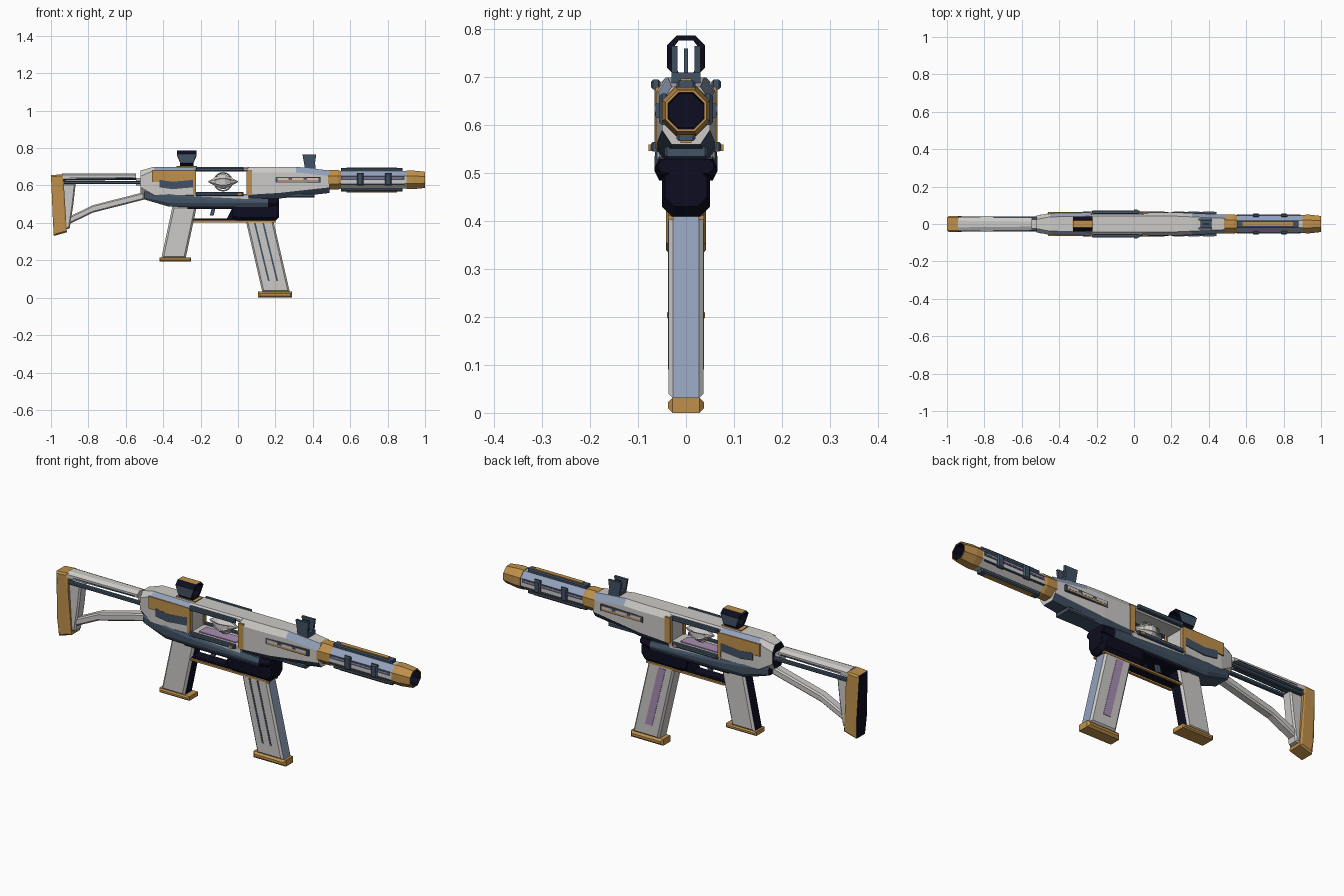
import bpy, bmesh, math
from mathutils import Vector

cube = bpy.data.objects.get("Cube")
if cube:
    bpy.data.objects.remove(cube)

COLOURS = {
    "light grey": (.6, .59, .57), "gold": (.52, .28, .07), "slate": (.055, .085, .13),
    "steel blue": (.29, .36, .5), "navy": (.004, .004, .015), "purple": (.4, .27, .45),
}
MATERIALS = {}
for key, rgb in COLOURS.items():
    material = bpy.data.materials.new(key)
    material.use_nodes = True
    material.diffuse_color = (*rgb, 1)
    material.node_tree.nodes["Principled BSDF"].inputs["Base Color"].default_value = (*rgb, 1)
    MATERIALS[key] = material

ROOF = .7       # top of the receiver
AXIS = .63      # height of the barrel axis
BARREL = .047   # radius of the barrel shroud
GRIP_HALF = .036


def finish(name, bm, colour, rule=None, pair=False):
    """Turn a bmesh into an object; rule(centre, normal) may pick another colour."""
    bmesh.ops.recalc_face_normals(bm, faces=bm.faces)
    names = [colour]
    for face in bm.faces:
        pick = (rule and rule(face.calc_center_median(), face.normal)) or colour
        if pick not in names:
            names.append(pick)
        face.material_index = names.index(pick)
    mesh = bpy.data.meshes.new(name)
    bm.to_mesh(mesh)
    bm.free()
    for material_name in names:
        mesh.materials.append(MATERIALS[material_name])
    part = bpy.data.objects.new(name, mesh)
    bpy.context.collection.objects.link(part)
    if pair:
        mirror = part.modifiers.new("mirror", "MIRROR")
        mirror.use_axis = (False, True, False)
    return part


def prism(name, outline, inner, outer, colour, bevel=0, rule=None, pair=False):
    """Side outline (x, z) extruded along y, with optional chamfered rims."""
    bm = bmesh.new()
    face = bm.faces.new([bm.verts.new((x, inner, z)) for x, z in outline])
    extruded = bmesh.ops.extrude_face_region(bm, geom=[face])["geom"]
    for item in extruded:
        if isinstance(item, bmesh.types.BMVert):
            item.co.y = outer
    if bevel:
        rims = [e for e in bm.edges if abs(e.verts[0].co.y - e.verts[1].co.y) < .0001]
        bmesh.ops.bevel(bm, geom=rims, offset=bevel, segments=1, affect='EDGES')
    return finish(name, bm, colour, rule, pair)


def rectangle(left, right, low, high):
    return [(left, low), (right, low), (right, high), (left, high)]


def bar(name, left, right, low, high, half, colour, bevel=0):
    """Block centred on the middle plane."""
    return prism(name, rectangle(left, right, low, high), -half, half, colour, bevel)


def side_plates(name, left, right, low, high, outer, colour, depth=.02, bevel=0):
    """Matching plates on both sides, reaching out to the given width."""
    return prism(name, rectangle(left, right, low, high), outer - depth, outer, colour, bevel, pair=True)


def leaning(top, bottom, width, high, low):
    """Outline of an upright part whose foot is shifted along x."""
    return [(top, high), (top + width, high), (bottom + width, low), (bottom, low)]


def ribbon(path, half):
    """Outline of constant height that follows a path."""
    return [(x, z + half) for x, z in path] + [(x, z - half) for x, z in reversed(path)]


def loft(name, sections, colour, rule=None, loop=False):
    """Skin over eight-sided sections."""
    bm = bmesh.new()
    rings = [[bm.verts.new(point) for point in section] for section in sections]
    joins = list(zip(rings, rings[1:])) + ([(rings[-1], rings[0])] if loop else [])
    for first, second in joins:
        for i in range(len(first)):
            j = i - 1
            bm.faces.new((first[j], first[i], second[i], second[j]))
    if not loop:
        bm.faces.new(rings[0])
        bm.faces.new(rings[-1])
    return finish(name, bm, colour, rule)


def section(x, low, high, half, side=.02, drop=.02):
    """Chamfered rectangle across x."""
    quarter = [(half, high - drop), (half - side, high)]
    upper = quarter + [(-y, z) for y, z in reversed(quarter)]
    lower = [(-y, low + high - z) for y, z in upper]
    return [(x, y, z) for y, z in upper + lower]


def octagon(x, radius, height=AXIS):
    cut = radius * (2 - math.sqrt(2))
    return section(x, height - radius, height + radius, radius, cut, cut)


def is_slope(normal):
    return .12 < normal.z < .95 and abs(normal.y) > .3


# Receiver: rear block, front block and the bars around the window
def rear_rule(centre, normal):
    if normal.x < -.8:
        return "navy"
    if is_slope(normal) and centre.x > -.46:
        return "steel blue"


def front_rule(centre, normal):
    if is_slope(normal) and centre.x > .3:
        return "steel blue"
    if normal.z < -.3:
        return "slate"


loft("receiver_rear", [section(-.52, .56, .68, .045, drop=.03),
                       section(-.45, .53, ROOF, .058, drop=.02),
                       section(-.23, .53, ROOF, .062, drop=.02)], "light grey", rear_rule)
loft("receiver_front", [section(.05, .52, ROOF, .062, drop=.03),
                        section(.22, .53, ROOF, .062, drop=.03),
                        section(.31, .54, ROOF, .058, drop=.03),
                        section(.49, .56, .68, .05, drop=.03)], "light grey", front_rule)
bar("window_top_bar", -.24, .06, .675, ROOF, .05, "light grey", bevel=.008)
bar("window_bottom_bar", -.24, .06, .51, .555, .06, "light grey", bevel=.005)
bar("window_floor", -.2, .01, .55, .56, .03, "purple")
side_plates("window_front_trim", .045, .075, .55, .68, .064, "gold")
side_plates("window_rear_trim", -.24, -.225, .555, .68, .066, "gold")
for name, low in (("upper", .675), ("lower", .545)):
    side_plates(name + "_window_rail", -.225, .03, low, low + .02, .073, "slate", bevel=.004)
side_plates("rail_pin", 0, .02, .546, .56, .078, "gold", depth=.01)
prism("rear_gold_panel", ribbon([(-.46, .65), (-.24, .65)], .031), .05, .064, "gold", pair=True)
prism("rear_side_panel", ribbon([(-.42, .61), (-.35, .6), (-.24, .61)], .02),
      .05, .065, "slate", pair=True)


def band_rule(centre, normal):
    return "navy" if centre.x > .17 or normal.x < -.9 else None


loft("lower_band", [section(-.5, .525, .57, .05, .01, .01),
                    section(-.37, .487, .565, .064, .01),
                    section(-.24, .485, .55, .066, .01),
                    section(.16, .485, .53, .066, .01),
                    section(.22, .5, .53, .058, .01, .01)], "slate", band_rule)
bar("top_gold_inlay", -.33, -.22, ROOF, ROOF + .004, .028, "gold")

# Side vents in the front block
side_plates("side_vent", .2, .44, .615, .645, .0635, "slate")
side_plates("vent_inlay", .21, .43, .619, .626, .065, "gold")
side_plates("vent_glow", .21, .43, .626, .632, .065, "purple")
for i in range(3):
    start = .21 + .08 * i
    side_plates("vent_louvre", start, start + .06, .628, .641, .066, "light grey")
bar("under_rail", .2, .41, .535, .556, .045, "slate", bevel=.005)

# Core floating in the window
core = Vector((-.08, 0, .62))
bm = bmesh.new()
bmesh.ops.create_icosphere(bm, subdivisions=2, radius=.036)
bmesh.ops.translate(bm, verts=bm.verts, vec=core)
finish("core_orb", bm, "light grey")
loft("core_spindle", [octagon(core.x + offset, radius, core.z) for offset, radius in
                      ((-.08, .002), (-.01, .04), (.01, .04), (.08, .002))], "light grey")
for tilt in (20, -20, 90):
    bpy.ops.mesh.primitive_torus_add(major_segments=20, minor_segments=4, major_radius=.048,
                                     minor_radius=.004, location=core,
                                     rotation=(math.radians(tilt), 0, 0))
    ring = bpy.context.object
    ring.name = "core_ring"
    ring.data.materials.append(MATERIALS["light grey"])

# Lower housing, trigger guard and trigger
loft("magazine_well", [section(-.03, .415, .5, .04), section(0, .41, .51, .05),
                       section(.2, .41, .51, .05), section(.22, .43, .51, .044)], "navy")
bar("guard_bar", -.25, 0, .41, .424, .03, "navy", bevel=.004)
bar("guard_top", -.27, 0, .475, .495, .045, "navy")
prism("guard_front", leaning(-.03, -.06, .05, .48, .42), -.03, .03, "navy")
side_plates("housing_trim", -.24, .2, .403, .412, .038, "gold", depth=.012)
prism("trigger", leaning(-.14, -.15, .02, .48, .44), -.008, .008, "slate")


# Grip and magazine
def grip_rule(centre, normal):
    return "navy" if abs(normal.x) > .8 else None


def magazine_rule(centre, normal):
    return "steel blue" if normal.x > .8 else None


prism("grip", leaning(-.35, -.41, .13, .49, .21), -GRIP_HALF, GRIP_HALF, "light grey", .01, grip_rule)
bar("grip_base", -.42, -.25, .193, .214, .04, "gold", bevel=.006)
prism("magazine", leaning(.04, .13, .147, .42, .03), -GRIP_HALF, GRIP_HALF, "light grey", .009,
      magazine_rule)
bar("magazine_base", .108, .29, 0, .032, .038, "gold", bevel=.01)
for top in (.085, .13):
    prism("magazine_groove", leaning(top, top + .075, .009, .4, .09), -.038, -.03, "slate")
prism("magazine_window", leaning(.09, .165, .04, .395, .09), .03, .038, "purple")

# Stock
prism("butt_plate", [(-1, .655), (-.935, .66), (-.93, .59), (-.915, .35), (-.985, .33), (-.99, .42)],
      -.042, .042, "gold", .008, lambda centre, normal: "navy" if normal.x < -.8 else None)
loft("stock_bar", [section(-.94, .625, .665, .038, drop=.01), section(-.545, .63, .665, .034, drop=.01)],
     "light grey", lambda centre, normal: "slate" if normal.z < -.3 else None)
side_plates("stock_rail", -.965, -.5, .607, .624, .04, "slate", bevel=.004)
side_plates("stock_slot", -.9, -.56, .642, .646, .039, "slate", depth=.01)
bar("stock_latch", -.545, -.5, .6, .64, .025, "light grey")
prism("stock_strut", ribbon([(-.92, .405), (-.775, .475), (-.5, .545)], .02),
      -.024, .024, "light grey", .007)
prism("stock_brace", [(-.94, .61), (-.868, .61), (-.88, .5), (-.9, .37), (-.94, .36)],
      -.028, .028, "light grey", .007)


# Rear sight hood, narrower at the foot
def hood_rule(centre, normal):
    if normal.z > .8 and centre.z > .78:
        return "gold"
    if normal.x > .8 or abs(centre.y) < .031 and centre.z < .778:
        return "navy"


front, back = -.222, -.325
hood = loft("rear_sight", [section(back, ROOF, .787, .04), section(front, ROOF, .787, .04),
                           section(front, .71, .777, .03, .015), section(back, .71, .777, .03, .015)],
            "slate", hood_rule, loop=True)
for vertex in hood.data.vertices:
    if vertex.co.z < .74:
        vertex.co.x += math.copysign(.016, (front + back) / 2 - vertex.co.x)

# Front sight: two ears, a post and a foot
prism("sight_ear", [(.345, .765), (.418, .765), (.408, .69), (.358, .69)], .018, .03, "slate", pair=True)
bar("sight_post", .37, .4, .69, .76, .004, "slate")
bar("sight_foot", .355, .415, .685, .71, .03, "slate")


# Barrel shroud with its collar, rails, bands and hollow muzzle
def muzzle_rule(centre, normal):
    inside = math.hypot(centre.y, centre.z - AXIS) < .0385
    return "navy" if inside else None


loft("barrel_collar", [octagon(.48, .052), octagon(.535, .052), octagon(.55, BARREL)], "gold")
loft("barrel_shroud", [octagon(.535, BARREL), octagon(.91, BARREL)], "light grey",
     lambda centre, normal: "steel blue" if is_slope(normal) else None)
loft("muzzle", [octagon(.9, .049), octagon(.935, .05), octagon(1, .043), octagon(1, .038),
                octagon(.93, .035)], "gold", muzzle_rule)
for name, side in (("top", 1), ("bottom", -1)):
    rail, inlay = AXIS + side * .053, AXIS + side * .064
    bar(name + "_rail", .55, .88, rail - .01, rail + .01, .02, "slate", bevel=.005)
    bar(name + "_rail_inlay", .58, .85, inlay - .003, inlay + .003, .011, "gold")
side_plates("shroud_slot", .55, .89, .63, .65, .0485, "slate", depth=.01)
side_plates("shroud_glow", .56, .88, .637, .643, .0495, "purple", depth=.01)
side_plates("shroud_side_rail", .55, .89, .605, .611, .0505, "slate", depth=.01)
for start in (.635, .785):
    side_plates("shroud_band", start, start + .035, .6, .666, .056, "slate", bevel=.006)
